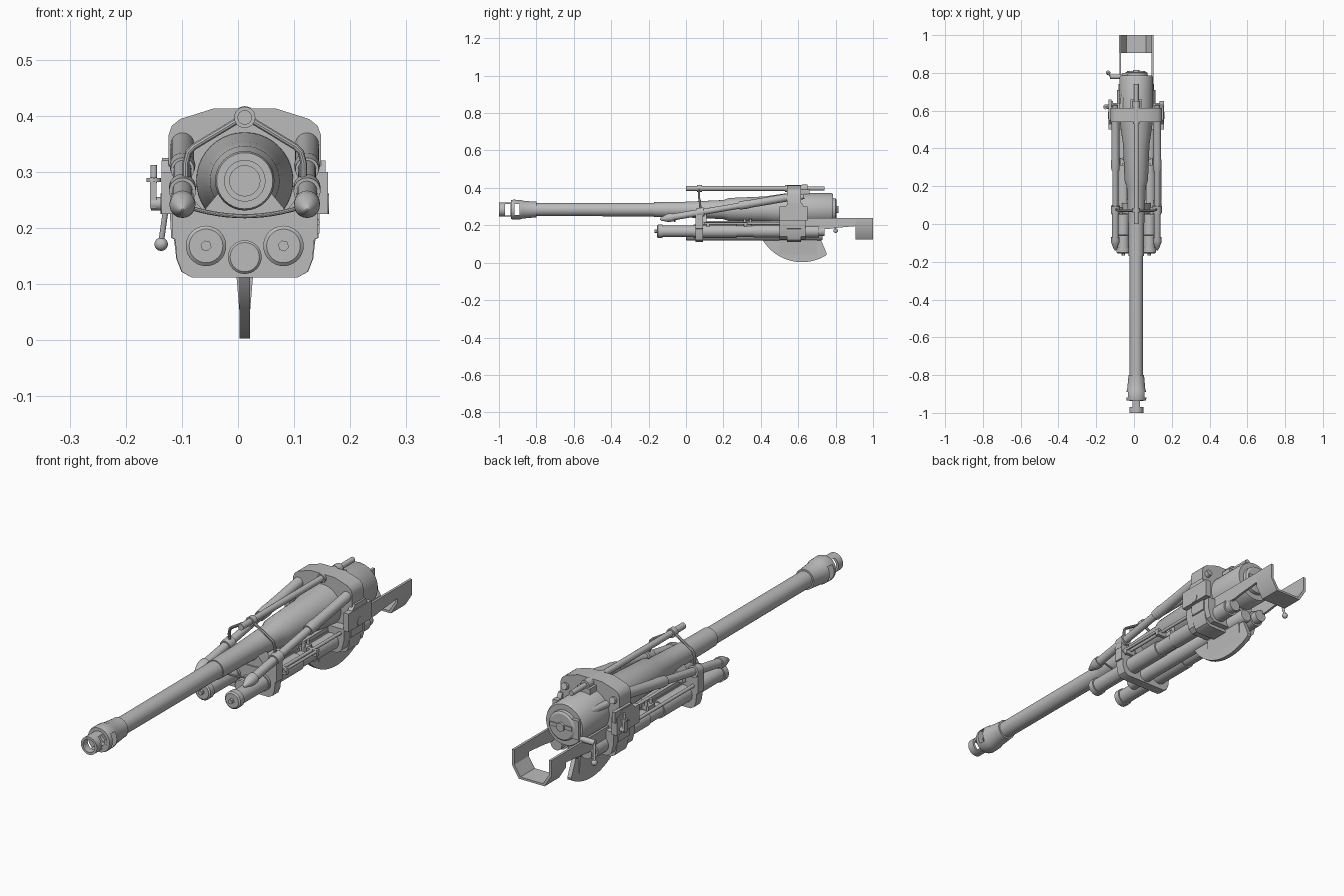
import bpy, bmesh, math
from mathutils import Vector

if "Cube" in bpy.data.objects:
    bpy.data.objects.remove(bpy.data.objects["Cube"])

CX, CZ = 0.012, 0.284          # barrel axis
metal = bpy.data.materials.new("grey_metal")
metal.diffuse_color = (0.5, 0.5, 0.5, 1)
metal.use_nodes = True
metal.node_tree.nodes["Principled BSDF"].inputs["Base Color"].default_value = metal.diffuse_color


def finish(name, bm):
    bmesh.ops.remove_doubles(bm, verts=bm.verts, dist=1e-6)
    bmesh.ops.recalc_face_normals(bm, faces=bm.faces)
    me = bpy.data.meshes.new(name)
    bm.to_mesh(me)
    bm.free()
    ob = bpy.data.objects.new(name, me)
    bpy.context.collection.objects.link(ob)
    me.materials.append(metal)
    return ob


def lathe(name, prof, origin, direction=(0, 1, 0), n=32, closed=False):
    """Revolve (distance, radius) pairs about a line."""
    bm = bmesh.new()
    o, d = Vector(origin), Vector(direction).normalized()
    u = d.orthogonal().normalized()
    v = d.cross(u)
    rings = []
    for t, r in prof:
        r = max(r, 0.0002)
        rings.append([bm.verts.new(o + d * t + (u * math.cos(a) + v * math.sin(a)) * r)
                      for a in (2 * math.pi * i / n for i in range(n))])
    pairs = list(zip(rings, rings[1:]))
    if closed:
        pairs.append((rings[-1], rings[0]))
    for a, b in pairs:
        for i in range(n):
            j = (i + 1) % n
            bm.faces.new((a[i], a[j], b[j], b[i]))
    if not closed:
        bm.faces.new(rings[0])
        bm.faces.new(rings[-1])
    return finish(name, bm)


def rod(name, a, b, r, n=16):
    a, b = Vector(a), Vector(b)
    return lathe(name, [(0, r), ((b - a).length, r)], a, b - a, n)


def prism(name, pts, lo, hi, axis="y"):
    """Extrude an (x,z) outline along y, or a (y,z) outline along x."""
    bm = bmesh.new()
    put = (lambda p, t: (p[0], t, p[1])) if axis == "y" else (lambda p, t: (t, p[0], p[1]))
    a, b = [[bm.verts.new(put(p, t)) for p in pts] for t in (lo, hi)]
    bm.faces.new(a)
    bm.faces.new(b)
    for i in range(len(pts)):
        j = (i + 1) % len(pts)
        bm.faces.new((a[i], a[j], b[j], b[i]))
    return finish(name, bm)


def box(name, x0, x1, y0, y1, z0, z1):
    return prism(name, [(x0, z0), (x1, z0), (x1, z1), (x0, z1)], y0, y1)


def mirrored(half):
    """Half outline (offset from the centre line) to full outline."""
    return [(CX + x, z) for x, z in half] + [(CX - x, z) for x, z in reversed(half)]


def pipe(name, pts, r):
    cu = bpy.data.curves.new(name, 'CURVE')
    cu.dimensions = '3D'
    cu.bevel_depth, cu.bevel_resolution, cu.use_fill_caps = r, 3, True
    sp = cu.splines.new('POLY')
    sp.points.add(len(pts) - 1)
    for p, c in zip(sp.points, pts):
        p.co = (*c, 1)
    cu.materials.append(metal)
    ob = bpy.data.objects.new(name, cu)
    bpy.context.collection.objects.link(ob)
    bpy.ops.object.select_all(action='DESELECT')
    ob.select_set(True)
    bpy.context.view_layer.objects.active = ob
    bpy.ops.object.convert(target='MESH')


# Muzzle brake: hollow turned body with side windows
brake = lathe("muzzle_brake", [(-1, .027), (-1, .037), (-.935, .037), (-.935, .05), (-.925, .053),
              (-.885, .052), (-.875, .048), (-.81, .042), (-.80, .042), (-.80, .027)],
              (CX, 0, CZ), closed=True)
for y0, y1, h in ((-.969, -.937, .031), (-.918, -.89, .03)):
    cut = box("window_cutter", CX - .1, CX + .1, y0, y1, CZ - h, CZ + h)
    cut.hide_render = True
    mod = brake.modifiers.new("window", 'BOOLEAN')
    mod.operation, mod.object, mod.solver = 'DIFFERENCE', cut, 'EXACT'
    bpy.context.view_layer.objects.active = brake
    bpy.ops.object.modifier_apply(modifier=mod.name)
    bpy.data.objects.remove(cut)

# Barrel with open bore, breech ring and breech block
lathe("barrel", [(-.4, .0), (-.4, .027), (-.805, .027), (-.805, .035), (-.17, .036), (-.17, .04),
      (.0, .042), (.2, .051), (.23, .062), (.42, .070), (.53, .086), (.6, .089)], (CX, 0, CZ), n=40)
lathe("breech_ring", [(.58, .089), (.775, .089), (.785, .084)], (CX, 0, CZ), n=40)
lathe("breech_block", [(.77, .062), (.80, .06), (.805, .052)], (CX, 0, CZ))
rod("firing_lock", (CX, .80, CZ), (CX, .815, CZ), .018)
box("breech_hinge", CX - .075, CX - .045, .76, .80, CZ - .04, CZ + .04)
box("breech_handle", CX - .05, CX + .05, .80, .81, CZ - .006, CZ + .01)

# Rear yoke, front bracket and saddle
prism("yoke", mirrored([(.095, .112), (.113, .122), (.122, .145), (.126, .18), (.131, .182),
      (.136, .27), (.136, .365), (.13, .382), (.115, .394), (.055, .413)]), .54, .615)
prism("lower_yoke", mirrored([(.095, .125), (.115, .14), (.126, .18), (.126, .23)]), .50, .64)
prism("front_bracket", mirrored([(.095, .112), (.112, .122), (.121, .145), (.124, .18), (.13, .182),
      (.13, .245), (.09, .25), (.072, .228), (.03, .22)]), .05, .09)
prism("barrel_saddle", mirrored([(.075, .218), (.072, .232), (.034, .278)]), .055, .11)
box("cradle_deck", CX - .055, CX + .055, .08, .70, .185, .207)
for s in (-1, 1):
    x = CX + s * .045
    box("cradle_rail", x - .008, x + .008, .09, .70, .20, .222)

# Recoil cylinders below the barrel
for s in (-1, 1):
    x = CX + s * .069
    lathe("recoil_cylinder", [(-.155, .030), (-.15, .036), (-.125, .036), (-.125, .031), (.04, .031),
          (.04, .035), (.27, .035), (.27, .03), (.36, .03), (.36, .034), (.71, .034), (.71, .026),
          (.74, .026)], (x, 0, .168))
    lathe("cylinder_nut", [(-.168, .010), (-.15, .010)], (x, 0, .168), n=6)
lathe("centre_cylinder", [(.0, .026), (.004, .03), (.72, .03), (.73, .025)], (CX, 0, .148))

# Slanted balancers on both sides
for s in (-1, 1):
    x = CX + s * .111
    lathe("balancer", [(0, .002), (.008, .009), (.04, .021), (.05, .023), (.07, .023), (.07, .018),
          (.20, .018), (.20, .024), (.24, .024), (.24, .016), (.43, .016), (.43, .021), (.47, .023),
          (.49, .021), (.72, .021)], (x, -.14, .232), (0, .69, .118), 24)
    box("balancer_clamp", x - .02, x + .02, .05, .09, .235, .262)
    rod("balancer_rear_pin", (x, .61, .35), (x, .63, .355), .014)
    # trunnion block and disc
    e = CX + s * .136
    box("trunnion_block", e - .012, e + .012, .50, .65, .225, .30)
    prism("trunnion_cheek", [(.51, .28), (.64, .28), (.62, .32), (.55, .32)],
          e - .012, e + .008, axis="x")
    rod("trunnion_pin", (e, .575, .243), (CX + s * .15, .575, .243), .018, 24)

# Curved tie between the balancer fronts
pipe("curved_tie", [(CX + .1 * t, -.06, .221 + .016 * t * t) for t in
     [i / 6 - 1 for i in range(13)]], .004)

# Upper rod and its bent support
TZ = .397
rod("upper_rod", (CX, 0, TZ), (CX, .56, TZ), .013)
for y0, y1, r in ((.06, .085, .019), (.53, .64, .018), (.64, .74, .011), (.62, .65, .02)):
    rod("upper_rod_collar", (CX, y0, TZ), (CX, y1, TZ), r, 24)
box("upper_rod_bracket", CX - .03, CX + .03, .615, .66, .365, .392)
for s in (-1, 1):
    pipe("rod_support", [(CX + s * .012, .07, .392), (CX + s * .09, .07, .345),
         (CX + s * .1, .073, .335), (CX + s * .105, .075, .315), (CX + s * .105, .08, .245)], .006)

# Elevating arc
arc = [(.62 + .245 * math.cos(math.radians(a)), .248 + .245 * math.sin(math.radians(a)))
       for a in range(212, 304, 5)]
prism("elevating_arc", arc + [(.752, .05), (.72, .125), (.70, .15), (.42, .15)],
      CX - .009, CX + .009, axis="x")
prism("arc_mount", mirrored([(.009, .045), (.016, .13)]), .50, .70)

# Rear loading tray: side rails and a trough at the end
for s in (-1, 1):
    x = CX + s * .085
    prism("tray_rail", [(.62, .185), (.76, .18), (.80, .186), (.90, .195), (1, .215), (1, .24), (.62, .24)],
          x - .005, x + .005, axis="x")
trough = [(.091, .24), (.091, .175), (.06, .125)]
inner = [(.052, .134), (.08, .178), (.08, .24)]
prism("tray_trough", [(CX + x, z) for x, z in trough] + [(CX - x, z) for x, z in trough[::-1]]
      + [(CX - x, z) for x, z in inner[::-1]] + [(CX + x, z) for x, z in inner], .905, 1)

# Hand crank on the left
rod("crank_shaft", (-.155, .62, .243), (-.12, .62, .243), .012)
box("crank_arm", -.157, -.145, .61, .63, .235, .29)
rod("crank_handle", (-.15, .62, .28), (-.15, .62, .312), .006)
rod("crank_flange", (-.15, .62, .282), (-.15, .62, .289), .013)

# Breech lever with ball end
rod("lever_shaft", (-.128, .78, .243), (-.06, .78, .243), .012)
rod("lever", (-.127, .785, .245), (-.137, .80, .175), .005)
lathe("lever_ball", [(-.012 * math.cos(math.pi * i / 10), .012 * math.sin(math.pi * i / 10))
      for i in range(11)], (-.137, .80, .171), n=20)
rod("buffer_tube", (-.065, .60, .325), (-.045, .75, .325), .015)
box("side_bracket", -.135, -.12, .55, .66, .28, .325)

# Small fittings along the cradle
box("cradle_fitting", CX - .085, CX + .085, .31, .35, .195, .215)
for s in (-1, 1):
    for y in (.315, .345):
        rod("fitting_post", (CX + s * .07, y, .19), (CX + s * .07, y, .233), .007)
rod("right_guide_rod", (.140, .10, .21), (.140, .33, .21), .006)
for y in (.11, .31):
    box("guide_rod_lug", .10, .145, y, y + .015, .19, .216)
for s in (-1, 1):
    rod("side_pipe", (CX + s * .108, .07, .21), (CX + s * .108, .55, .21), .007)

# Smooth round parts, keep edges crisp
bpy.ops.object.select_all(action='DESELECT')
for ob in bpy.context.scene.objects:
    ob.select_set(True)
    bpy.context.view_layer.objects.active = ob
bpy.ops.object.shade_smooth_by_angle(angle=math.radians(32))
